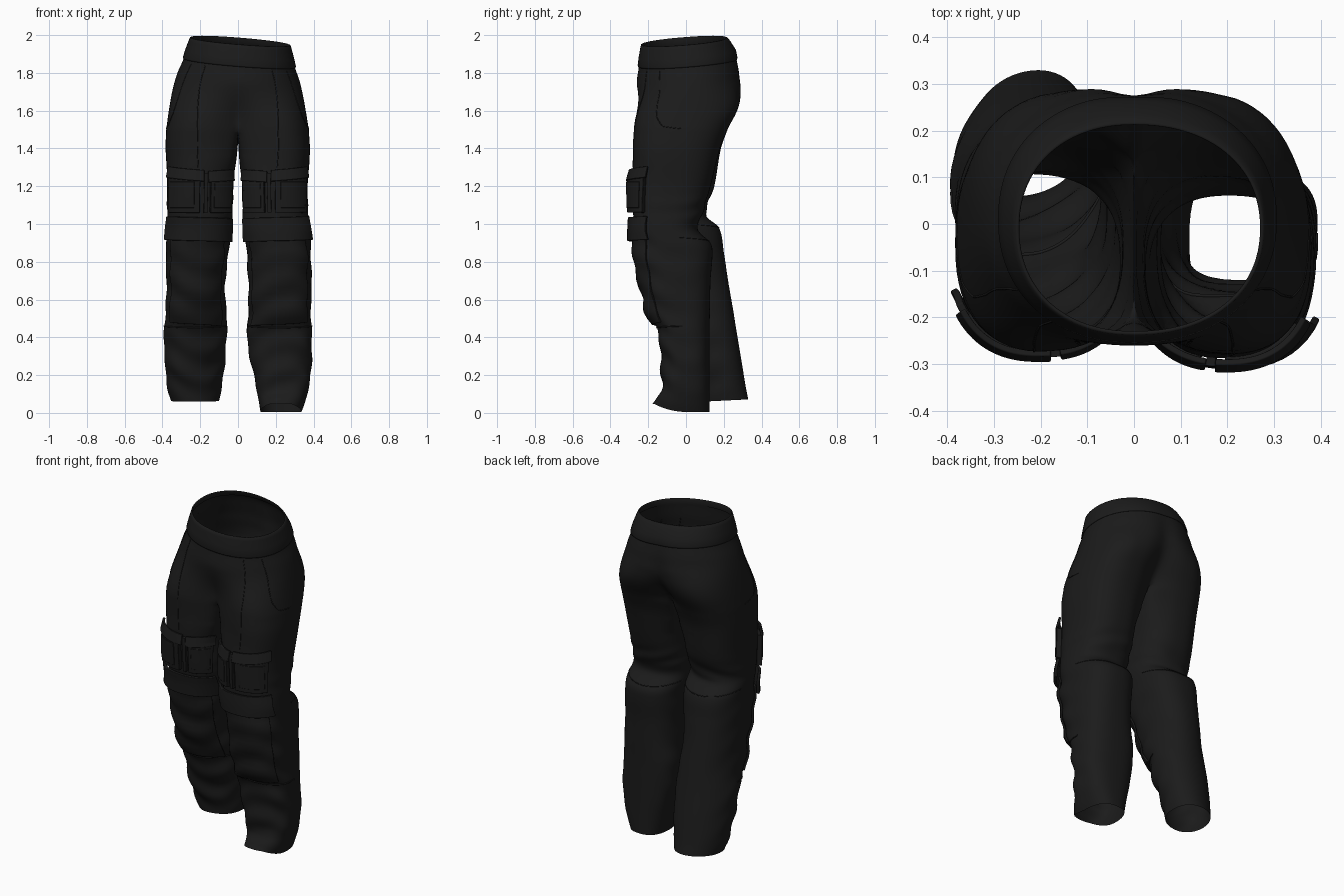
import bpy, bmesh, math
from math import sin, cos, radians, exp

if "Cube" in bpy.data.objects:
    bpy.data.objects.remove(bpy.data.objects["Cube"])

cloth = bpy.data.materials.new("black_cloth")
cloth.diffuse_color = (0.011, 0.011, 0.011, 1)
cloth.use_nodes = True
cloth.node_tree.nodes["Principled BSDF"].inputs["Base Color"].default_value = cloth.diffuse_color

# Hip sections: z, half width, front y, back y      (keyed by side: -1 / +1)
HIP = {
    -1: [(1.97, .25, -.235, .215), (1.92, .268, -.243, .25), (1.85, .288, -.25, .272), (1.78, .32, -.26, .288),
         (1.70, .345, -.265, .288), (1.60, .365, -.27, .265), (1.50, .38, -.274, .22)],
    1: [(1.97, .275, -.235, .215), (1.92, .287, -.243, .25), (1.85, .302, -.25, .272), (1.78, .325, -.26, .288),
        (1.70, .343, -.265, .288), (1.60, .36, -.27, .265), (1.50, .375, -.274, .22)]}
# Leg sections: z, inner x, outer x, front y, back y
LEG = {
    -1: [(1.50, 0, .38, -.274, .22), (1.40, .012, .383, -.27, .185), (1.20, .025, .375, -.26, .15),
         (1.05, .03, .375, -.245, .105), (.98, .035, .378, -.23, .175), (.85, .05, .38, -.21, .20),
         (.70, .068, .38, -.17, .222), (.55, .062, .382, -.12, .247), (.45, .06, .39, -.065, .262),
         (.30, .065, .39, -.01, .287), (.15, .085, .375, .035, .312), (.06, .10, .355, .06, .328)],
    1: [(1.50, 0, .375, -.274, .22), (1.40, .012, .38, -.28, .18), (1.20, .02, .37, -.285, .13),
        (1.05, .025, .372, -.282, .085), (.97, .032, .38, -.28, .062), (.90, .04, .385, -.275, .13),
        (.84, .046, .388, -.27, .14),
        (.70, .055, .388, -.245, .13), (.55, .055, .388, -.205, .127), (.45, .047, .388, -.16, .125),
        (.35, .055, .39, -.14, .125), (.25, .07, .39, -.13, .125), (.12, .10, .372, -.13, .125),
        (.05, .113, .352, -.16, .125), (.005, .12, .335, -.18, .125)]}
ARC = 140            # the outer arc of each leg runs up into the hips


def clamp(v):
    return max(0.0, min(1.0, v))


def section(rows, z):
    """Smooth interpolation between sections."""
    z = max(rows[-1][0], min(rows[0][0], z))
    i = next(k for k in range(len(rows) - 1) if z >= rows[k + 1][0])
    slope = lambda k, c: ((rows[min(k + 1, len(rows) - 1)][c] - rows[max(k - 1, 0)][c]) /
                          (rows[min(k + 1, len(rows) - 1)][0] - rows[max(k - 1, 0)][0]))
    h = rows[i + 1][0] - rows[i][0]
    t = (z - rows[i][0]) / h
    return [(2*t**3 - 3*t*t + 1) * rows[i][c] + (t**3 - 2*t*t + t) * h * slope(i, c)
            + (3*t*t - 2*t**3) * rows[i + 1][c] + (t**3 - t*t) * h * slope(i + 1, c)
            for c in range(1, len(rows[0]))]


def power(v, e):
    return math.copysign(abs(v) ** e, v)


def folds(s, z, phi):
    """Cloth wrinkles: front of shins, back of knee, light thigh drape."""
    a = radians(phi)
    front = clamp(.5 - .5 * sin(a))
    shin = clamp((.98 - z) / .1) * clamp((z - .02) / .15) * front ** 1.5
    d = .007 * shin * sin(40 * z + 2.2 * sin(a * 2 + s) + s)
    d += .004 * shin * sin(27 * z - 3 * a + 2 * s)
    d += .005 * exp(-((z - 1.08) / .06) ** 2) * (1 - front) * sin(60 * z + 4 * cos(a))
    d += .003 * front * clamp((1.5 - z) / .2) * sin(19 * z + 2 * a + s)
    return d


def surf(s, z, phi, off=0.0, wrinkle=False):
    """Point on the garment; phi 0 = outer side, -90 = front, 90 = back."""
    a = radians(phi)
    if z >= 1.5:
        rx, yf, yb = section(HIP[s], z)
        xi, xo = 0, rx
    else:
        xi, xo, yf, yb = section(LEG[s], z)
    yc, ry = (yf + yb) / 2, (yb - yf) / 2
    low = clamp((.98 - z) / .5)
    e = .82 + (.14 if s < 0 else -.06) * low    # squarer or rounder calves
    x = (xi + xo) / 2 + (xo - xi) / 2 * power(cos(a), e)
    y = yc + ry * power(sin(a), e)
    if s < 0:                                   # trailing leg is turned outward
        y -= .16 * low * (x - (xi + xo) / 2)
    w = clamp((abs(phi) - 110) / 30) ** 2 * clamp(1 - (1.5 - z) / .25)
    x *= 1 - w
    nx, ny = cos(a), sin(a)
    if z >= 1.5:
        t = clamp((1.78 - z) / .28)
        t = t * t * (3 - 2 * t)
        b = a * 90 / ARC
        x = x * t + rx * power(cos(b), .92) * (1 - t)
        y = y * t + (yc + ry * power(sin(b), .92)) * (1 - t)
        y += .1 * t * (1 - t) * max(0, sin(b))  # rounded seat
        y -= .016 * exp(-(x / .06) ** 2) * max(0, sin(b)) * clamp((1.9 - z) / .15)
        nx, ny = nx * t + cos(b) * (1 - t), ny * t + sin(b) * (1 - t)
        if abs(phi) >= ARC:
            x = nx = 0
    if wrinkle:
        off += folds(s, z, phi)
    x, y = s * (x + nx * off), y + ny * off
    dip = .04 * clamp((abs(phi) - ARC) / 25) * clamp(1 - (1.5 - z) / .3)
    tilt = clamp((z - 1.5) / .35) * .08 * (y - x)
    hem = clamp((.12 - z) / .12) * (.045 * clamp(-y / .17) ** 2 if s > 0 else .02 * clamp((y - .1) / .2))
    return (x, y, z - dip + tilt + hem)


def finish(name, bm):
    bmesh.ops.recalc_face_normals(bm, faces=bm.faces)
    me = bpy.data.meshes.new(name)
    bm.to_mesh(me)
    bm.free()
    me.materials.append(cloth)
    me.polygons.foreach_set("use_smooth", [True] * len(me.polygons))
    ob = bpy.data.objects.new(name, me)
    bpy.context.collection.objects.link(ob)
    return ob


def skin(bm, rings, closed):
    for r, q in zip(rings, rings[1:]):
        n = min(len(r), len(q))
        for i in range(n if closed else n - 1):
            j = (i + 1) % n
            bm.faces.new((r[i], r[j], q[j], q[i]))


# Trousers: hips and both legs in one skin
bm = bmesh.new()
outer = [-ARC + 2 * ARC * i / 48 for i in range(49)]
inner = [ARC + 80 * i / 12 for i in range(1, 12)]
inner = [p if p <= 180 else p - 360 for p in inner]
for s in (-1, 1):
    hip = [[bm.verts.new(surf(s, 1.96 - .46 * k / 26, p)) for p in outer] for k in range(27)]
    skin(bm, hip, False)
    low = LEG[s][-1][0]
    crotch = hip[-1] + [bm.verts.new(surf(s, 1.5, p)) for p in inner]
    legs = [[bm.verts.new(surf(s, 1.5 - (1.5 - low) * k / 100, p, 0, True)) for p in outer + inner]
            for k in range(1, 101)]
    skin(bm, [crotch] + legs, True)
bmesh.ops.remove_doubles(bm, verts=bm.verts, dist=.001)
soft = [v for v in bm.verts if 1.36 < v.co.z < 1.72 and abs(v.co.x) < .2]
for _ in range(4):
    bmesh.ops.smooth_vert(bm, verts=soft, factor=.5, use_axis_x=True, use_axis_y=True, use_axis_z=True)
finish("trousers", bm)

# Waistband: raised band with a turned-in lip
bm = bmesh.new()
profile = [(1.855, 0), (1.853, .004), (1.86, .007), (1.90, .006), (1.95, .004), (1.968, .003),
           (1.97, -.002), (1.965, -.006), (1.93, -.006)]
for s in (-1, 1):
    skin(bm, [[bm.verts.new(surf(s, z, p, o)) for p in outer] for z, o in profile], False)
bmesh.ops.remove_doubles(bm, verts=bm.verts, dist=.0005)
finish("waistband", bm)


def patch(name, s, z0, z1, p0, p1, off0, off1, thick, skew=0.0):
    """Padded panel wrapped over the leg; off0 bottom, off1 top offset."""
    bm = bmesh.new()
    nz, npz = 14, 18
    rows = []
    for k in range(nz + 1):
        t = k / nz
        rows.append([bm.verts.new(surf(s, z0 + (z1 - z0) * t + skew * (.5 - i / npz), p0 + (p1 - p0) * i / npz,
                                       off0 + (off1 - off0) * t, z1 < .95)) for i in range(npz + 1)])
    skin(bm, rows, False)
    ob = finish(name, bm)
    so = ob.modifiers.new("thickness", 'SOLIDIFY')
    so.thickness, so.offset = thick, 0
    be = ob.modifiers.new("soft_edge", 'BEVEL')
    be.width, be.segments, be.limit_method, be.angle_limit = .004, 2, 'ANGLE', radians(50)
    be.harden_normals = True


def seam(name, s, pts, depth=.0025):
    """Stitched ridge along (z, phi) points."""
    cu = bpy.data.curves.new(name, 'CURVE')
    cu.dimensions, cu.bevel_depth, cu.bevel_resolution = '3D', depth, 1
    sp = cu.splines.new('POLY')
    path = [(a[0] + (b[0] - a[0]) * k / 12, a[1] + (b[1] - a[1]) * k / 12)
            for a, b in zip(pts, pts[1:]) for k in range(12)] + [pts[-1]]
    sp.points.add(len(path) - 1)
    for pt, (z, p) in zip(sp.points, path):
        pt.co = (*surf(s, z, p, 0, z < 1.5), 1)
    cu.materials.append(cloth)
    bpy.context.collection.objects.link(bpy.data.objects.new(name, cu))


for s, side, knee in ((-1, "right", .98), (1, "left", .91)):
    # Thigh pouches with flaps and a strap between
    patch(side + "_outer_pouch", s, 1.06, 1.245, -36, -90, .014, .014, .03)
    patch(side + "_outer_pouch_face", s, 1.085, 1.225, -42, -84, .03, .03, .006)
    patch(side + "_outer_flap", s, 1.235, 1.295, -32, -94, .028, .012, .014, .02)
    patch(side + "_inner_pouch", s, 1.06, 1.235, -103, -146, .014, .014, .028)
    patch(side + "_inner_pouch_face", s, 1.085, 1.215, -108, -141, .028, .028, .006)
    patch(side + "_inner_flap", s, 1.225, 1.285, -99, -150, .026, .012, .014, -.01)
    patch(side + "_pouch_strap", s, 1.06, 1.27, -94, -99, .012, .012, .02)
    # Knee strap and the reinforced shin panel
    patch(side + "_knee_strap", s, .91, 1.035, -28, -152, .028, .018, .016, .012)
    patch(side + "_shin_panel", s, .47, .93, -38, -142, .008, .006, .012, .02)
    # Seams: hip pocket, front dart, knee back, shin
    seam(side + "_pocket_seam", s, [(1.84, -52), (1.76, -49), (1.66, -42), (1.58, -33), (1.52, -20), (1.505, 0)])
    seam(side + "_front_seam", s, [(1.84, -86), (1.6, -84), (1.3, -88)])
    seam(side + "_knee_back_seam", s, [(knee + .02, 10), (knee, 90), (knee + .02, 165)])
    seam(side + "_shin_seam", s, [(.46, 0), (.45, -90), (.46, -170)], .004)
